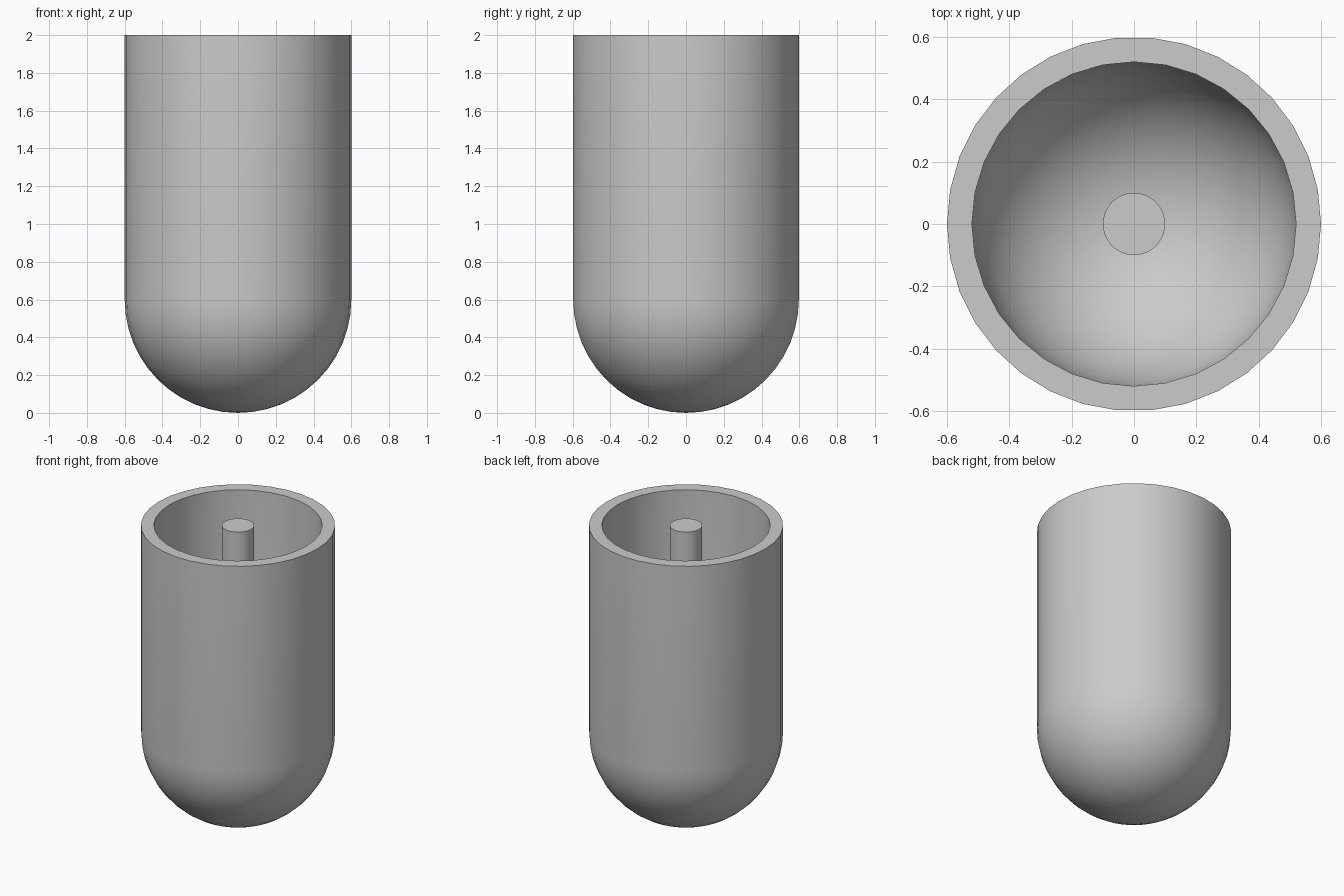
import bpy, bmesh, math

cube = bpy.data.objects.get("Cube")
if cube:
    bpy.data.objects.remove(cube, do_unlink=True)

HEIGHT, CENTRE = 2.0, 0.6
OUTER, INNER, PIN = 0.6, 0.52, 0.1
RINGS = 12

grey = bpy.data.materials.new("plain grey")
grey.use_nodes = True
colour = (0.6, 0.6, 0.6, 1)
grey.diffuse_color = colour
grey.node_tree.nodes["Principled BSDF"].inputs["Base Color"].default_value = colour


def finish(bm, name):
    """Turn a bmesh into a smooth object with crisp edges."""
    mesh = bpy.data.meshes.new(name)
    bm.to_mesh(mesh)
    bm.free()
    mesh.materials.append(grey)
    obj = bpy.data.objects.new(name, mesh)
    bpy.context.collection.objects.link(obj)
    bpy.ops.object.select_all(action="DESELECT")
    obj.select_set(True)
    bpy.context.view_layer.objects.active = obj
    bpy.ops.object.shade_smooth_by_angle(angle=math.radians(35))


def round_cup(bm, radius, sides, inward=False):
    """Add a hemisphere with straight walls above it; return its top ring."""
    rings = []
    for i in range(1, RINGS + 1):
        a = math.pi / 2 * i / RINGS
        rings.append((radius * math.sin(a), CENTRE - radius * math.cos(a)))
    rings.append((radius, HEIGHT))
    pole = bm.verts.new((0, 0, CENTRE - radius))
    below = None
    for r, z in rings:
        turn = [math.tau * k / sides for k in range(sides)]
        ring = [bm.verts.new((r * math.cos(t), r * math.sin(t), z)) for t in turn]
        for k in range(sides):
            j = (k + 1) % sides
            if below:
                corners = [below[k], below[j], ring[j], ring[k]]
            else:
                corners = [pole, ring[j], ring[k]]
            bm.faces.new(corners[::-1] if inward else corners)
        below = ring
    return below


def flat_rim(bm, outer, inner):
    """Join two rings of different counts, stepping round by angle."""
    n, m = len(outer), len(inner)
    i = j = 0
    while i < n or j < m:
        a, b = outer[i % n], inner[j % m]
        if (i + 1) / n <= (j + 1) / m:
            i += 1
            bm.faces.new((a, outer[i % n], b))
        else:
            j += 1
            bm.faces.new((a, inner[j % m], b))


# Hollow shell: outer and inner cups joined by a flat rim
bm = bmesh.new()
outer_ring = round_cup(bm, OUTER, 34)
inner_ring = round_cup(bm, INNER, 32, inward=True)
flat_rim(bm, outer_ring, inner_ring)
finish(bm, "round_bottom_shell")

# Central pin, rising from the cup floor to rim height
bm = bmesh.new()
floor = CENTRE - INNER
bmesh.ops.create_cone(bm, cap_ends=True, segments=32, radius1=PIN, radius2=PIN,
                      depth=HEIGHT - floor)
bmesh.ops.translate(bm, verts=bm.verts, vec=(0, 0, (HEIGHT + floor) / 2))
finish(bm, "central_pin")
